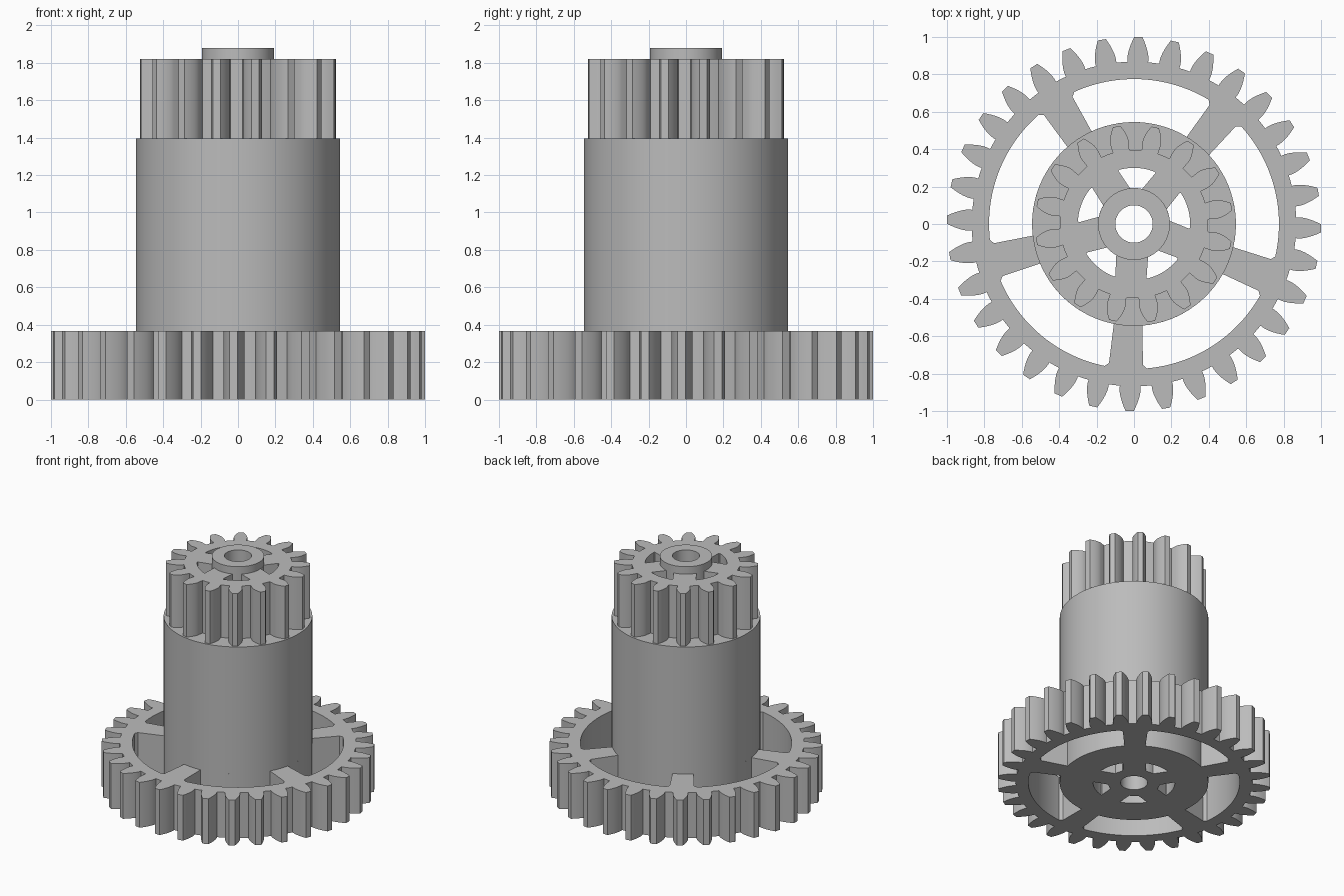
import bpy
from math import pi, sin, cos, tan, acos, asin, radians

cube = bpy.data.objects.get("Cube")
if cube:
    bpy.data.objects.remove(cube, do_unlink=True)

grey = bpy.data.materials.new("grey plastic")
grey.use_nodes = True
color = (0.5, 0.5, 0.5, 1)
grey.diffuse_color = color
grey.node_tree.nodes["Principled BSDF"].inputs["Base Color"].default_value = color

MODULE = 1 / 17           # both gears share one tooth size
PRESSURE = radians(20)
SPOKES = 5
SPOKE_PHASE = radians(50.7)
BORE, HUB, BODY = 0.1, 0.192, 0.545


def polar(r, a):
    return (r * cos(a), r * sin(a))


def arc(r, a0, a1, n):
    return [polar(r, a0 + (a1 - a0) * i / n) for i in range(n + 1)]


def circle(r, n=96):
    return arc(r, 0, 2 * pi, n)[:-1]


def gear_outline(teeth, phase):
    """Involute teeth with arcs along the root circle."""
    pitch = teeth * MODULE / 2
    root, tip, base = pitch - 1.25 * MODULE, pitch + MODULE, pitch * cos(PRESSURE)

    def half_angle(r):
        p = acos(min(1, base / r))
        return pi / (2 * teeth) + (tan(PRESSURE) - PRESSURE) - (tan(p) - p)

    steps = 6
    flank = [(root, half_angle(base))]
    flank += [(r, half_angle(r)) for r in
              (base + (tip - base) * i / steps for i in range(steps + 1))]
    points = []
    for k in range(teeth):
        a = phase + 2 * pi * k / teeth
        points += [polar(r, a - h) for r, h in flank]
        points += [polar(r, a + h) for r, h in reversed(flank)]
        points.append(polar(root, a + pi / teeth))
    return points


def spoke_windows(r_in, r_out, half_in, half_out, corner):
    """Openings between the spokes, with clipped outer corners."""
    windows = []
    for k in range(SPOKES):
        a = SPOKE_PHASE + 2 * pi * k / SPOKES
        b = a + 2 * pi / SPOKES
        d_in, d_out = asin(half_in / r_in), asin(half_out / r_out)
        d_arc = d_out + corner / r_out
        windows.append(arc(r_in, b - d_in, a + d_in, 14)
                       + [polar(r_out - corner, a + d_out)]
                       + arc(r_out, a + d_arc, b - d_arc, 24)
                       + [polar(r_out - corner, b - d_out)])
    return windows


def extrude(name, outlines, z0, z1):
    """Solid from a flat outline; later outlines become holes."""
    curve = bpy.data.curves.new(name, 'CURVE')
    curve.dimensions = '2D'
    curve.fill_mode = 'BOTH'
    curve.extrude = (z1 - z0) / 2
    for points in outlines:
        spline = curve.splines.new('POLY')
        spline.points.add(len(points) - 1)
        for p, (x, y) in zip(spline.points, points):
            p.co = (x, y, 0, 1)
        spline.use_cyclic_u = True
    obj = bpy.data.objects.new(name, curve)
    obj.location.z = (z0 + z1) / 2
    bpy.context.collection.objects.link(obj)
    bpy.ops.object.select_all(action='DESELECT')
    obj.select_set(True)
    bpy.context.view_layer.objects.active = obj
    bpy.ops.object.convert(target='MESH')
    obj = bpy.context.view_layer.objects.active
    # weld caps to walls
    bpy.ops.object.mode_set(mode='EDIT')
    bpy.ops.mesh.select_all(action='SELECT')
    bpy.ops.mesh.remove_doubles(threshold=0.0001)
    bpy.ops.mesh.normals_make_consistent(inside=False)
    bpy.ops.object.mode_set(mode='OBJECT')
    obj.data.materials.clear()
    obj.data.materials.append(grey)
    bpy.ops.object.shade_smooth_by_angle(angle=radians(20))
    return obj


bore = circle(BORE, 48)
core_windows = spoke_windows(HUB, 0.3, 0.085, 0.085, 0.005)
rim_windows = spoke_windows(BODY, 0.775, 0.077, 0.093, 0.02)

# Large spoked gear at the base
extrude("large_gear", [gear_outline(32, radians(-1.35)), bore]
        + core_windows + rim_windows, 0, 0.367)
# Plain barrel between the gears
extrude("barrel", [circle(BODY), bore] + core_windows, 0.367, 1.395)
# Small gear on top
extrude("small_gear", [gear_outline(16, radians(10.1)), bore]
        + core_windows, 1.395, 1.82)
# Raised collar around the bore
extrude("hub_collar", [circle(HUB), bore], 1.82, 1.88)
